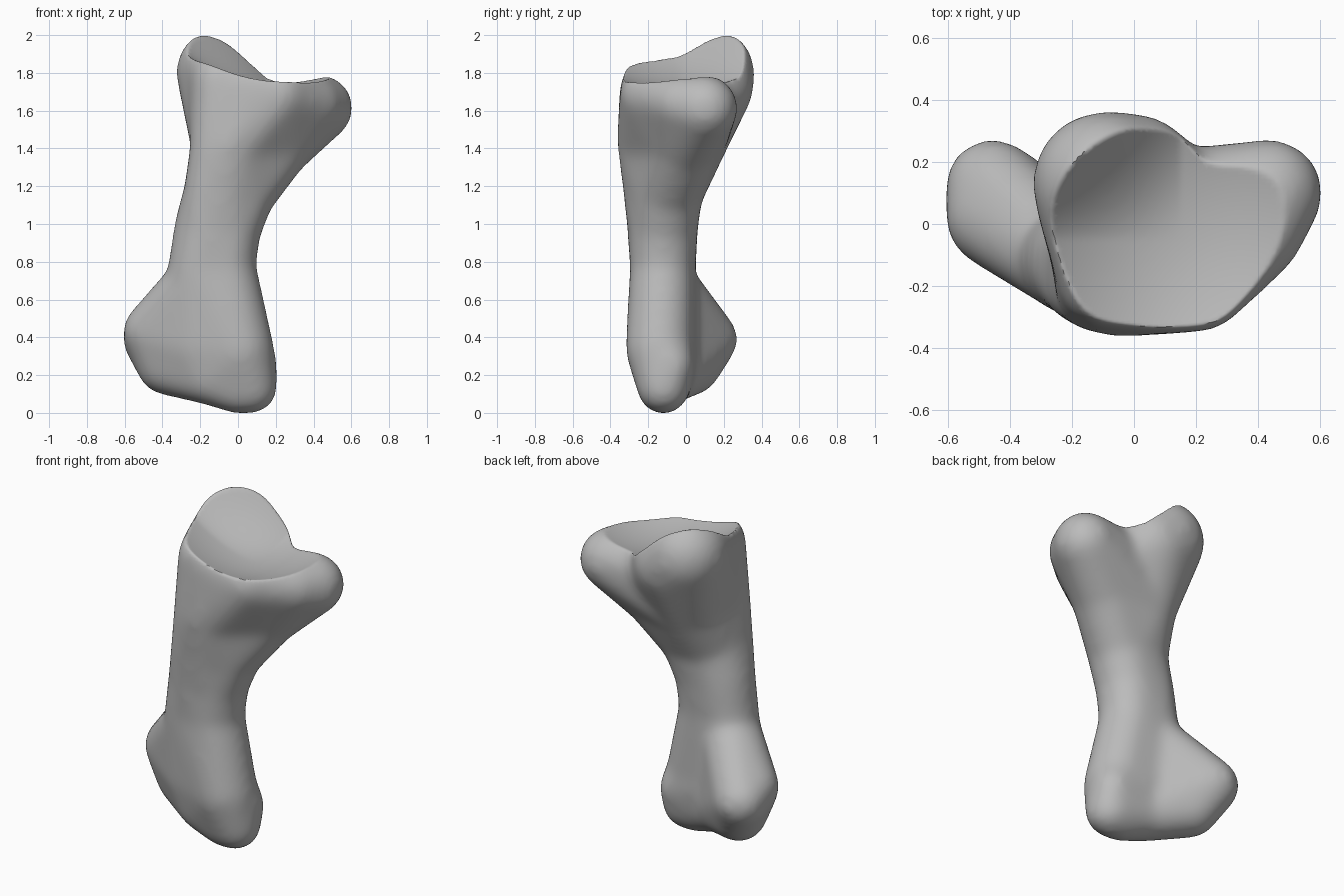
import bpy, bmesh
from mathutils import Vector

cube = bpy.data.objects.get("Cube")
if cube:
    bpy.data.objects.remove(cube, do_unlink=True)

# Named swellings of the bone: x, y, z, radius
knobs = {
    "back_head": (-0.095, 0.13, 1.805, 0.235),
    "back_inner": (-0.01, 0.13, 1.73, 0.23),
    "side_head": (0.435, 0.1, 1.615, 0.176),
    "side_front": (0.39, -0.03, 1.64, 0.155),
    "head_corner": (-0.12, -0.08, 1.8, 0.15),
    "head_brow": (-0.09, -0.18, 1.76, 0.155),
    "head_front": (0.06, -0.155, 1.7, 0.198),
    "head_rim": (0.21, -0.185, 1.68, 0.165),
    "head_core": (0.14, 0.04, 1.6, 0.2),
    "neck_right": (-0.045, -0.16, 1.42, 0.205),
    "neck_edge": (-0.13, -0.22, 1.4, 0.125),
    "neck_back": (-0.04, 0.01, 1.42, 0.2),
    "neck_left": (0.2, -0.01, 1.42, 0.19),
    "shaft_right": (-0.08, -0.125, 1.17, 0.207),
    "shaft_edge": (-0.165, -0.2, 1.15, 0.125),
    "shaft_left": (0.01, -0.1, 1.17, 0.19),
    "mid_right": (-0.155, -0.125, 0.97, 0.187),
    "mid_left": (-0.06, -0.12, 0.97, 0.182),
    "waist_right": (-0.2, -0.12, 0.77, 0.172),
    "waist_left": (-0.075, -0.125, 0.77, 0.172),
    "low_right": (-0.22, -0.11, 0.68, 0.168),
    "outer_knuckle": (-0.455, 0.12, 0.39, 0.156),
    "outer_front": (-0.45, 0.02, 0.43, 0.16),
    "outer_base": (-0.38, 0.03, 0.25, 0.157),
    "inner_knuckle": (0.01, -0.14, 0.34, 0.182),
    "inner_back": (0.085, -0.08, 0.25, 0.124),
    "inner_tip": (0.07, -0.12, 0.135, 0.14),
    "inner_base": (0.0, -0.12, 0.125, 0.132),
    "web": (-0.2, -0.1, 0.36, 0.17),
    "web_base": (-0.15, -0.1, 0.19, 0.15),
}

# Each group is wrapped in one convex skin
groups = [
    "back_head back_inner head_corner head_front head_core",
    "side_head side_front head_rim head_front head_core",
    "head_corner head_brow head_front head_rim neck_right neck_edge neck_left",
    "back_head head_corner neck_right neck_back",
    "side_head side_front head_rim neck_left",
    "side_head head_core neck_back neck_left",
    "back_head back_inner head_core neck_back",
    "neck_right neck_edge neck_back neck_left shaft_right shaft_edge shaft_left",
    "shaft_right shaft_edge shaft_left mid_right mid_left",
    "mid_right mid_left waist_right waist_left",
    "waist_right waist_left low_right inner_knuckle web",
    "low_right outer_knuckle outer_front web",
    "inner_knuckle inner_back inner_tip inner_base web web_base",
    "outer_knuckle outer_front outer_base web web_base",
]


def add_skin(bm, names):
    ball = bmesh.new()
    bmesh.ops.create_icosphere(ball, subdivisions=3, radius=1)
    verts = []
    for name in names.split():
        x, y, z, r = knobs[name]
        verts += [bm.verts.new(Vector((x, y, z)) + v.co * r) for v in ball.verts]
    ball.free()
    bmesh.ops.convex_hull(bm, input=verts)
    loose = [v for v in verts if not v.link_faces]
    bmesh.ops.delete(bm, geom=loose, context='VERTS')


def dish(x, y):
    # Hollow joint surface, rising towards the back head
    dx, dy = x - 0.15, y + 0.05
    bowl = 1.72 + 0.75 * dx * dx - 0.1 * dx + 0.5 * dy * dy
    return bowl + 3 * max(-dx, 0) * max(dy, 0) ** 1.5


bm = bmesh.new()
for group in groups:
    add_skin(bm, group)
mesh = bpy.data.meshes.new("bone")
bm.to_mesh(mesh)
bm.free()
bone = bpy.data.objects.new("bone", mesh)
bpy.context.collection.objects.link(bone)
bpy.ops.object.select_all(action='DESELECT')
bone.select_set(True)
bpy.context.view_layer.objects.active = bone

# Fuse the skins and soften the joins
remesh = bone.modifiers.new("fuse", 'REMESH')
remesh.mode = 'VOXEL'
remesh.voxel_size = 0.018
soften = bone.modifiers.new("soften", 'SMOOTH')
soften.factor = 0.5
soften.iterations = 40
for name in ("fuse", "soften"):
    bpy.ops.object.modifier_apply(modifier=name)

# Press the hollow into the top
bm = bmesh.new()
bm.from_mesh(bone.data)
for v in bm.verts:
    if v.co.z > 1.5:
        v.co.z = min(v.co.z, dish(v.co.x, v.co.y))
top = [v for v in bm.verts if v.co.z > 1.6]
bmesh.ops.smooth_vert(bm, verts=top, factor=0.5,
                      use_axis_x=True, use_axis_y=True, use_axis_z=True)
bm.to_mesh(bone.data)
bm.free()
bpy.ops.object.shade_smooth_by_angle(angle=0.9)

# Plain grey bone
grey = bpy.data.materials.new("bone_grey")
grey.use_nodes = True
colour = (0.5, 0.5, 0.5, 1)
grey.diffuse_color = colour
grey.node_tree.nodes["Principled BSDF"].inputs["Base Color"].default_value = colour
bone.data.materials.append(grey)
